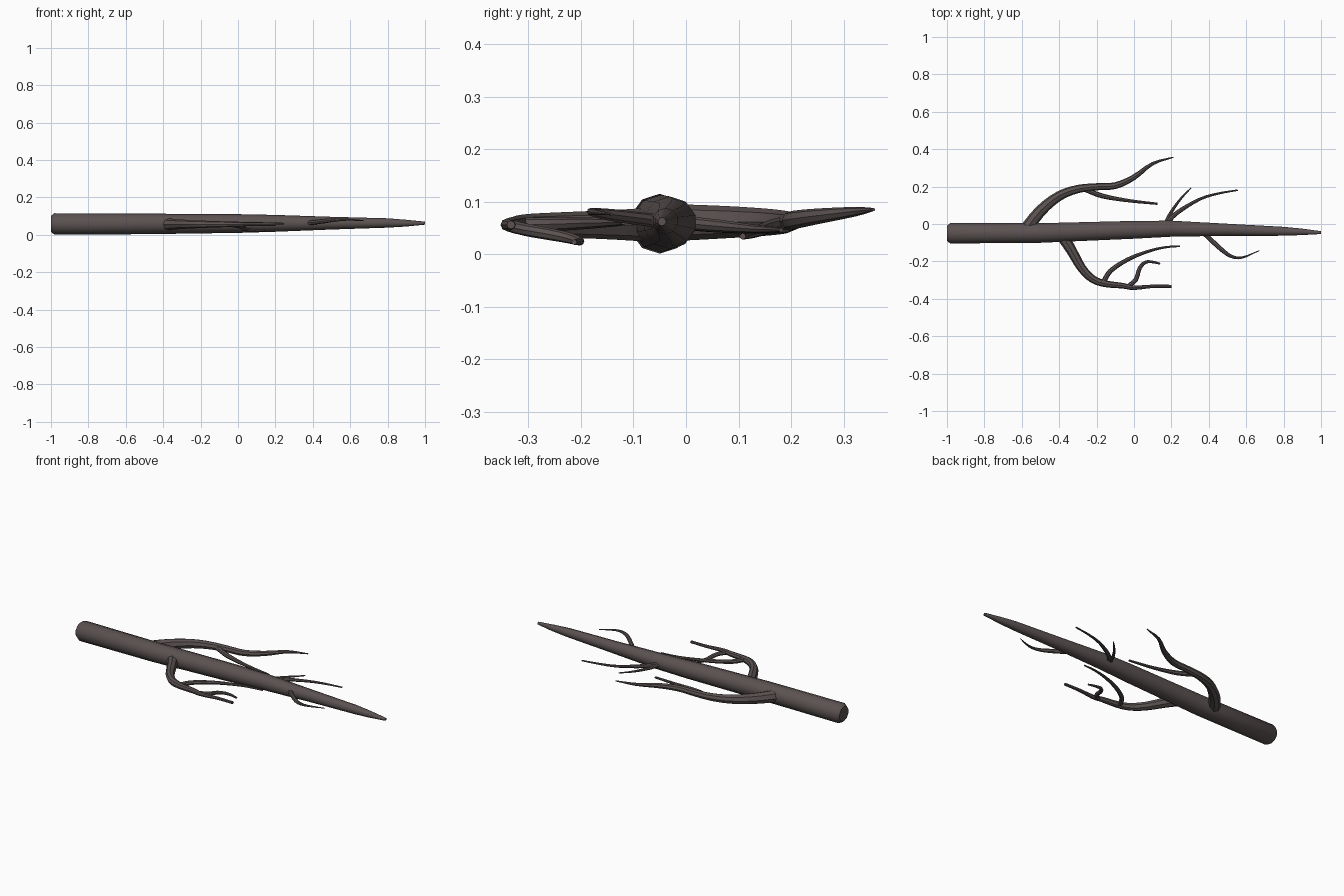
import bpy, bmesh, math
from mathutils import Vector

bark = bpy.data.materials.new("dark_bark")
bark.diffuse_color = (0.105, 0.084, 0.083, 1)


def spline(pts, steps):
    """Catmull-Rom through (x, y, z, radius) points."""
    p = [Vector(q) for q in pts]
    p = [2 * p[0] - p[1]] + p + [2 * p[-1] - p[-2]]
    out = []
    for i in range(1, len(p) - 2):
        a, b, c, d = p[i - 1:i + 3]
        for s in range(steps):
            t = s / steps
            out.append(0.5 * (2 * b + (c - a) * t + (2 * a - 5 * b + 4 * c - d) * t * t
                              + (3 * b - a - 3 * c + d) * t ** 3))
    return out + [p[-2]]


def tube(name, pts, sides, steps=3):
    """Tapered limb: rings swept along the path, capped at both ends."""
    path = spline(pts, steps) if steps > 1 else [Vector(q) for q in pts]
    bm = bmesh.new()
    rings = []
    for i, q in enumerate(path):
        tan = (path[min(i + 1, len(path) - 1)] - path[max(i - 1, 0)]).to_3d().normalized()
        side = Vector((0, 0, 1)).cross(tan).normalized()
        up = tan.cross(side)
        ring = []
        for k in range(sides):
            a = 2 * math.pi * k / sides
            ring.append(bm.verts.new(q.to_3d() + max(q[3], 0.002) * (up * math.cos(a) + side * math.sin(a))))
        rings.append(ring)
    for r0, r1 in zip(rings, rings[1:]):
        for k in range(sides):
            n = (k + 1) % sides
            bm.faces.new((r0[k], r0[n], r1[n], r1[k]))
    bm.faces.new(rings[0])
    bm.faces.new(rings[-1])
    bmesh.ops.recalc_face_normals(bm, faces=bm.faces)
    me = bpy.data.meshes.new(name)
    bm.to_mesh(me)
    bm.free()
    me.materials.append(bark)
    ob = bpy.data.objects.new(name, me)
    bpy.context.collection.objects.link(ob)
    bpy.context.view_layer.objects.active = ob
    ob.select_set(True)
    bpy.ops.object.shade_smooth_by_angle(angle=math.radians(40))
    ob.select_set(False)


# Main stem with a chamfered thick end
tube("main_stem", [
    (-1, -.05, .058, .043), (-.982, -.05, .058, .057), (-.5, -.048, .058, .055),
    (0, -.031, .06, .050), (.2, -.025, .061, .045), (.5, -.031, .062, .034),
    (.8, -.039, .063, .025), (.9, -.042, .062, .018), (1, -.046, .062, .008)], 10, 1)

# Upper side branch and its twig
tube("back_branch", [
    (-.585, -.04, .06, .036), (-.5, .07, .061, .031), (-.4, .15, .061, .026),
    (-.3, .187, .061, .022), (-.2, .199, .062, .019), (-.1, .205, .065, .018),
    (0, .25, .072, .015), (.1, .323, .081, .009), (.21, .357, .085, .003)], 8)
tube("back_branch_twig", [
    (-.26, .185, .058, .014), (-.17, .15, .049, .013), (-.03, .125, .039, .009),
    (.125, .108, .034, .006)], 8)

# Lower side branch and its twigs
tube("front_branch", [
    (-.385, -.06, .056, .033), (-.335, -.14, .056, .028), (-.28, -.235, .056, .024),
    (-.22, -.295, .056, .021), (-.15, -.32, .056, .018), (-.06, -.33, .056, .015),
    (0, -.341, .056, .012), (.1, -.333, .056, .009), (.2, -.333, .056, .008)], 8)
tube("front_branch_long_twig", [
    (-.165, -.315, .056, .014), (-.125, -.25, .057, .013), (-.03, -.188, .059, .011),
    (.08, -.145, .06, .008), (.17, -.124, .06, .006), (.245, -.119, .06, .004)], 8)
tube("front_branch_hooked_twig", [
    (-.03, -.332, .053, .012), (.01, -.297, .045, .012), (.03, -.237, .034, .011),
    (.06, -.205, .026, .009), (.1, -.203, .024, .007), (.14, -.213, .023, .005)], 8)

# Small twigs near the tip
tube("tip_twig_front", [
    (.37, -.045, .062, .013), (.46, -.13, .073, .012), (.52, -.173, .079, .009),
    (.58, -.179, .081, .006), (.67, -.142, .076, .002)], 8)
tube("tip_twig_back_long", [
    (.165, -.005, .06, .013), (.23, .06, .054, .012), (.35, .132, .048, .008),
    (.45, .163, .047, .006), (.555, .181, .046, .004)], 8)
tube("tip_twig_back_short", [
    (.165, -.005, .058, .012), (.2, .065, .05, .009), (.25, .135, .045, .006),
    (.305, .193, .044, .003)], 8)
